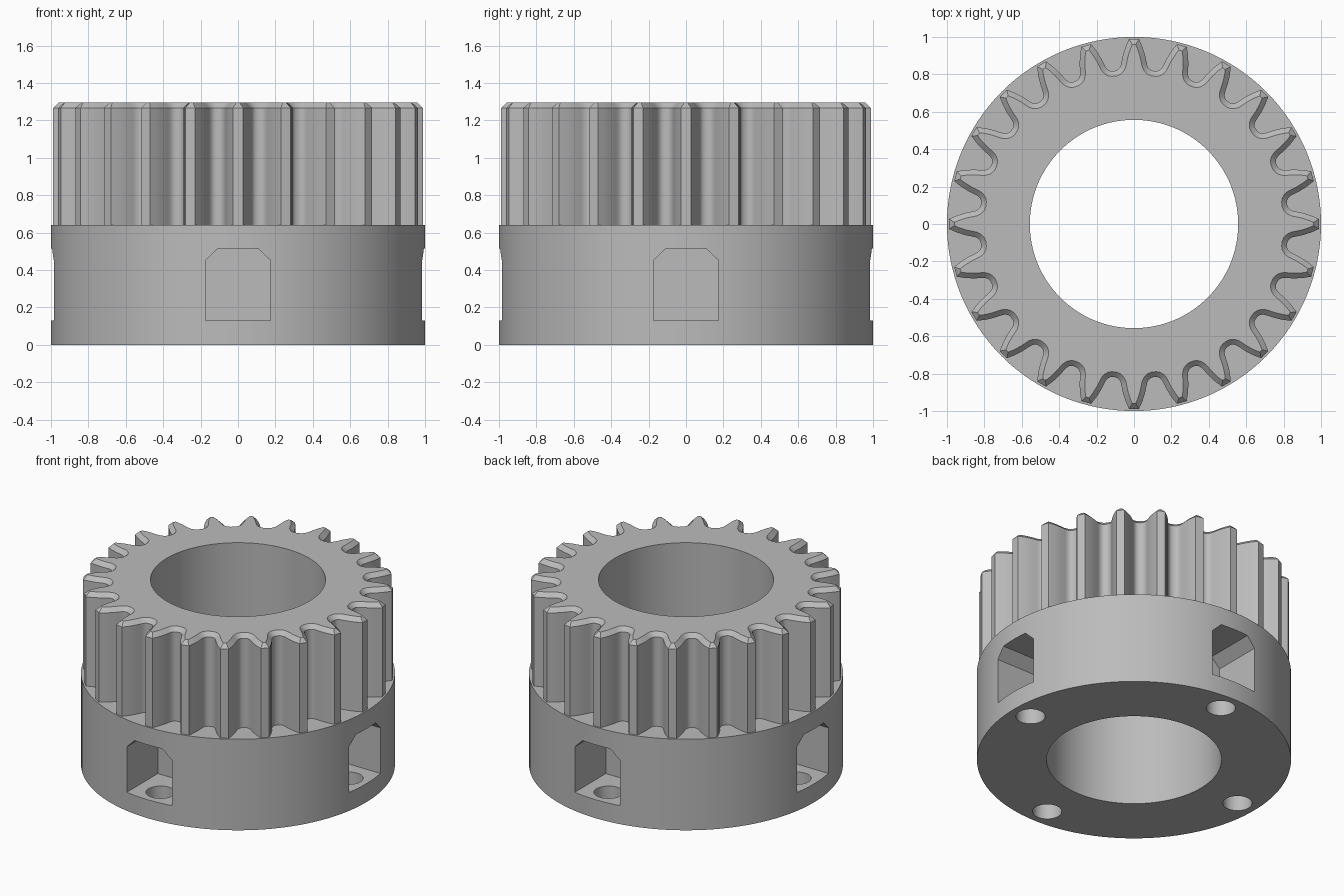
import bpy, bmesh, math
from mathutils import Vector, Matrix

if "Cube" in bpy.data.objects:
    bpy.data.objects.remove(bpy.data.objects["Cube"])

TEETH = 24
BORE_R, HUB_R = 0.557, 1.0
HUB_TOP, GEAR_TOP, CHAMFER = 0.64, 1.295, 0.028

grey = bpy.data.materials.new("plain grey")
grey.use_nodes = True
grey.diffuse_color = (0.5, 0.5, 0.5, 1)
grey.node_tree.nodes["Principled BSDF"].inputs["Base Color"].default_value = (0.5, 0.5, 0.5, 1)


def loft(name, rings):
    """Closed solid through matching rings of points."""
    bm = bmesh.new()
    loops = [[bm.verts.new(p) for p in ring] for ring in rings]
    for a, b in zip(loops, loops[1:]):
        for i in range(len(a)):
            j = (i + 1) % len(a)
            bm.faces.new((a[i], a[j], b[j], b[i]))
    bm.faces.new(loops[0][::-1])
    bm.faces.new(loops[-1])
    bmesh.ops.recalc_face_normals(bm, faces=bm.faces[:])
    mesh = bpy.data.meshes.new(name)
    bm.to_mesh(mesh)
    bm.free()
    mesh.materials.append(grey)
    ob = bpy.data.objects.new(name, mesh)
    bpy.context.collection.objects.link(ob)
    return ob


def cylinder(name, r, z0, z1, centre=(0, 0), n=128):
    circle = [(centre[0] + r * math.cos(math.tau * i / n),
               centre[1] + r * math.sin(math.tau * i / n)) for i in range(n)]
    return loft(name, [[(x, y, z) for x, y in circle] for z in (z0, z1)])


def cut(target, cutters):
    """Subtract the cutters, then remove them."""
    for c in cutters:
        mod = target.modifiers.new("cut", 'BOOLEAN')
        mod.operation, mod.solver, mod.object = 'DIFFERENCE', 'EXACT', c
    bpy.context.view_layer.update()
    result = bpy.data.meshes.new_from_object(
        target.evaluated_get(bpy.context.evaluated_depsgraph_get()))
    target.modifiers.clear()
    target.data = result
    for c in cutters:
        bpy.data.objects.remove(c)


def inset(pts, d):
    """Mitred inward offset of a counter-clockwise outline."""
    out = []
    for i, p in enumerate(pts):
        e1 = (p - pts[i - 1]).normalized()
        e2 = (pts[(i + 1) % len(pts)] - p).normalized()
        n1, n2 = Vector((-e1.y, e1.x)), Vector((-e2.y, e2.x))
        out.append(p + (n1 + n2) * d / (1 + n1.dot(n2)))
    return out


# Toothed ring: one tooth flank as (radius, half width), mirrored and repeated
flank = [(0.988, 0.027), (0.945, 0.046), (0.9, 0.06), (0.865, 0.067), (0.848, 0.071),
         (0.834, 0.078), (0.825, 0.087), (0.82, 0.098)]
tooth = [Vector((r, -w)) for r, w in reversed(flank)] + [Vector((r, w)) for r, w in flank]
outline = []
for k in range(TEETH):
    turn = Matrix.Rotation(math.tau * k / TEETH, 2)
    outline += [turn @ p for p in tooth]
top_outline = inset(outline, CHAMFER)
toothed_ring = loft("toothed_ring", [
    [(p.x, p.y, HUB_TOP) for p in outline],
    [(p.x, p.y, GEAR_TOP - CHAMFER) for p in outline],
    [(p.x, p.y, GEAR_TOP) for p in top_outline]])
cut(toothed_ring, [cylinder("ring_bore_cutter", BORE_R, 0.3, 1.6)])

# Hub collar with bore, four side pockets and a screw hole below each pocket
hub = cylinder("hub_collar", HUB_R, 0, HUB_TOP)
cutters = [cylinder("hub_bore_cutter", BORE_R, -0.3, 1.0)]
pocket = [(-0.175, 0.13), (0.175, 0.13), (0.175, 0.45),
          (0.108, 0.515), (-0.108, 0.515), (-0.175, 0.45)]
for k in range(4):
    turn = Matrix.Rotation(k * math.pi / 2, 3, 'Z')
    cutters.append(loft("pocket_cutter", [
        [turn @ Vector((x, y, z)) for x, z in pocket] for y in (-0.64, -1.2)]))
    c = turn @ Vector((0, -0.86, 0))
    cutters.append(cylinder("screw_hole_cutter", 0.093, -0.2, 0.2, (c.x, c.y), 48))
cut(hub, cutters)

# Smooth round walls, keep edges crisp
for ob in (toothed_ring, hub):
    bpy.ops.object.select_all(action='DESELECT')
    ob.select_set(True)
    bpy.context.view_layer.objects.active = ob
    bpy.ops.object.shade_smooth_by_angle(angle=math.radians(28))
